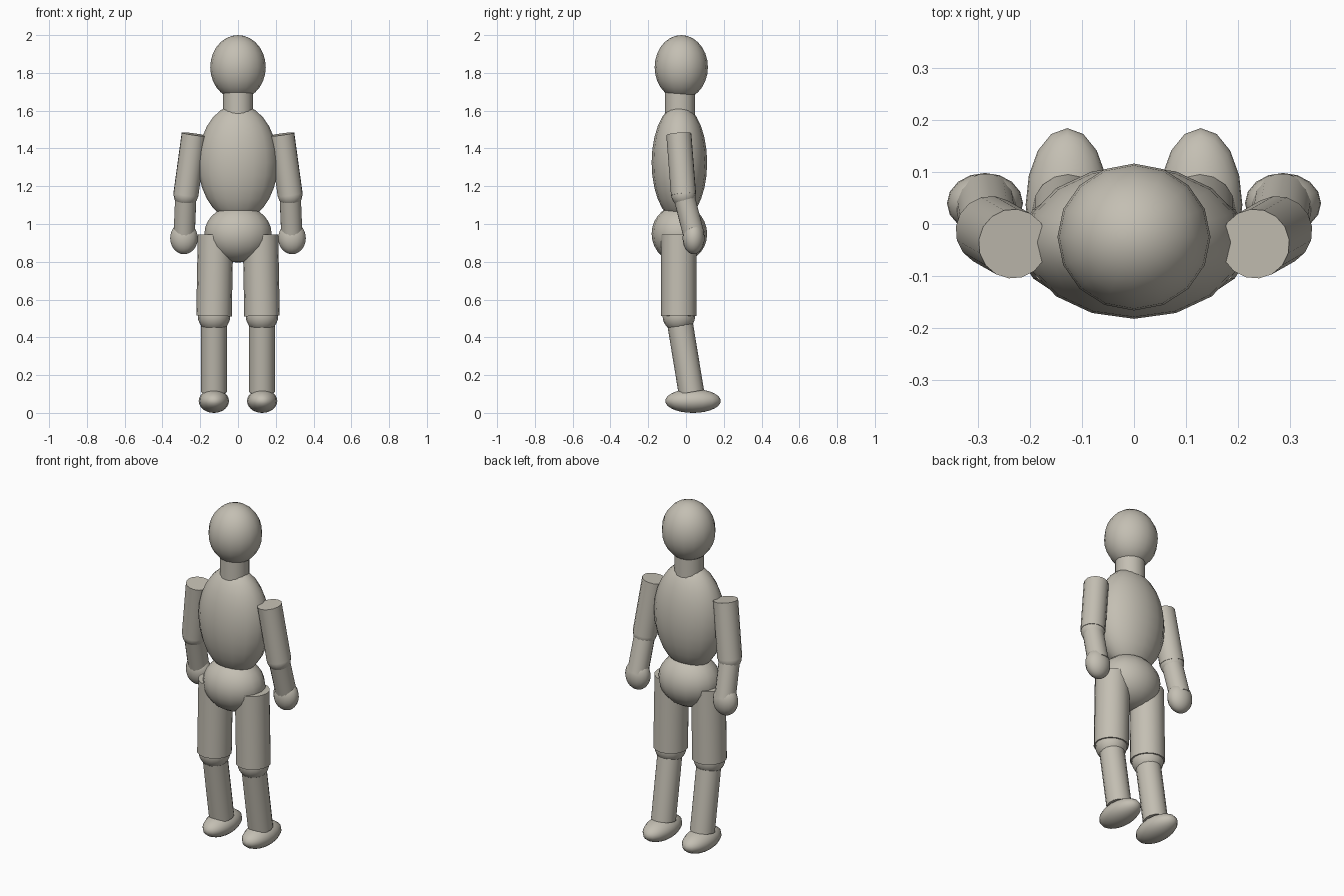
import bpy
from mathutils import Vector

if "Cube" in bpy.data.objects:
    bpy.data.objects.remove(bpy.data.objects["Cube"])

clay = bpy.data.materials.new("warm grey clay")
clay.diffuse_color = (0.55, 0.52, 0.45, 1)
clay.use_nodes = True
clay.node_tree.nodes["Principled BSDF"].inputs["Base Color"].default_value = clay.diffuse_color


def finish(name):
    ob = bpy.context.object
    ob.name = name
    ob.data.materials.append(clay)
    bpy.ops.object.shade_smooth_by_angle(angle=0.8)
    return ob


def ellipsoid(name, centre, radii):
    bpy.ops.mesh.primitive_uv_sphere_add(segments=16, ring_count=14, radius=1, location=centre)
    bpy.context.object.scale = radii
    bpy.ops.object.transform_apply(location=False, rotation=False, scale=True)
    return finish(name)


def limb(name, top, bottom, radius):
    a, b = Vector(top), Vector(bottom)
    bpy.ops.mesh.primitive_cylinder_add(vertices=16, radius=radius, depth=(a - b).length,
                                        location=(a + b) / 2)
    bpy.context.object.rotation_euler = (a - b).to_track_quat('Z', 'Y').to_euler()
    return finish(name)


# Head, neck and body
ellipsoid("head", (0, -0.025, 1.83), (0.147, 0.141, 0.17))
limb("neck", (0, -0.032, 1.72), (0, -0.032, 1.55), 0.08)
ellipsoid("torso", (0, -0.035, 1.325), (0.211, 0.147, 0.308))
ellipsoid("hips", (0, -0.035, 0.948), (0.178, 0.147, 0.152))

# Arms and legs, one set per side
for side, s in (("left", 1), ("right", -1)):
    elbow = (s * 0.276, -0.013, 1.155)
    knee = (s * 0.127, -0.038, 0.513)
    limb(side + "_upper_arm", (s * 0.232, -0.038, 1.475), elbow, 0.067)
    ellipsoid(side + "_elbow", elbow, (0.065, 0.065, 0.065))
    limb(side + "_forearm", elbow, (s * 0.285, 0.042, 0.94), 0.057)
    ellipsoid(side + "_hand", (s * 0.286, 0.04, 0.925), (0.073, 0.058, 0.085))
    limb(side + "_thigh", (s * 0.119, -0.038, 0.943), knee, 0.094)
    ellipsoid(side + "_knee", knee, (0.086, 0.086, 0.086))
    limb(side + "_shin", knee, (s * 0.127, 0.028, 0.11), 0.068)
    ellipsoid(side + "_foot", (s * 0.128, 0.037, 0.063), (0.08, 0.147, 0.063))
